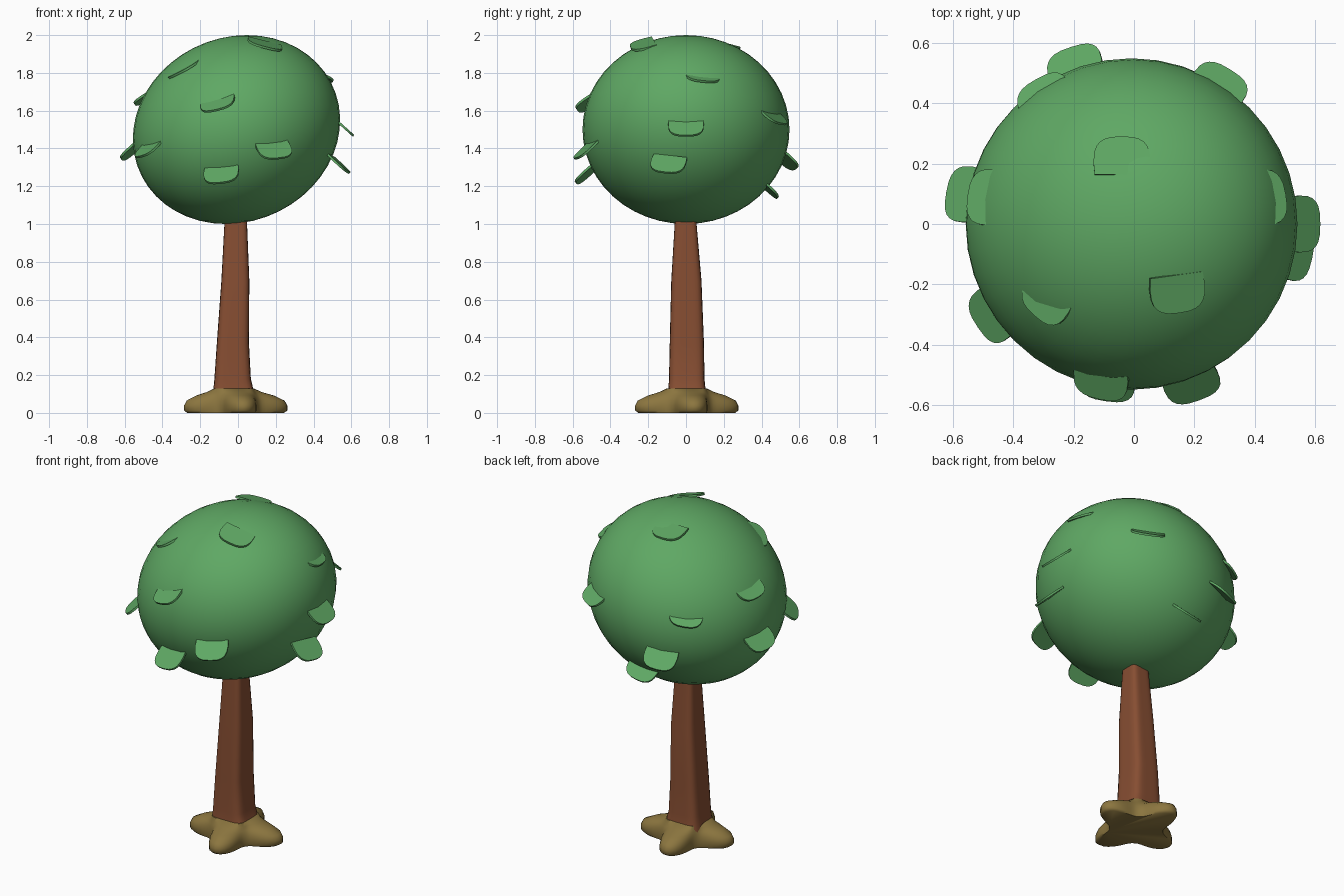
import bpy, bmesh, math
from mathutils import Vector

if "Cube" in bpy.data.objects:
    bpy.data.objects.remove(bpy.data.objects["Cube"])


def material(name, col):
    m = bpy.data.materials.new(name)
    m.diffuse_color = (*col, 1)
    m.use_nodes = True
    m.node_tree.nodes["Principled BSDF"].inputs["Base Color"].default_value = m.diffuse_color
    return m


GREEN = material("leaf_green", (0.114, 0.392, 0.127))
BROWN = material("bark_brown", (0.242, 0.076, 0.032))
OLIVE = material("root_olive", (0.262, 0.181, 0.050))


def finish(name, bm, mat, angle):
    bmesh.ops.recalc_face_normals(bm, faces=bm.faces)
    me = bpy.data.meshes.new(name)
    bm.to_mesh(me)
    bm.free()
    me.materials.append(mat)
    ob = bpy.data.objects.new(name, me)
    bpy.context.collection.objects.link(ob)
    bpy.ops.object.select_all(action='DESELECT')
    ob.select_set(True)
    bpy.context.view_layer.objects.active = ob
    bpy.ops.object.shade_smooth_by_angle(angle=math.radians(angle))
    return ob


def loft(name, rings, mat, angle=40):
    """Skin a list of equal-length point rings and cap both ends."""
    bm = bmesh.new()
    vs = [[bm.verts.new(p) for p in r] for r in rings]
    n = len(rings[0])
    for a, b in zip(vs, vs[1:]):
        for i in range(n):
            j = (i + 1) % n
            bm.faces.new((a[i], a[j], b[j], b[i]))
    bm.faces.new(vs[0][::-1])
    bm.faces.new(vs[-1])
    return finish(name, bm, mat, angle)


def square_radius(t, n=5):
    """Radius of a unit rounded square in direction t."""
    return (abs(math.cos(t)) ** n + abs(math.sin(t)) ** n) ** (-1 / n)


# Trunk: rounded square sections (z, x0, x1, y0, y1), tapering and leaning
sections = [(0.08, -0.14, 0.10, -0.10, 0.11), (0.13, -0.13, 0.08, -0.093, 0.103),
            (0.18, -0.125, 0.068, -0.09, 0.098), (0.37, -0.112, 0.058, -0.086, 0.095),
            (0.70, -0.088, 0.060, -0.078, 0.082), (1.00, -0.072, 0.048, -0.060, 0.056),
            (1.10, -0.068, 0.044, -0.056, 0.052)]
rings = []
for z, x0, x1, y0, y1 in sections:
    ring = []
    for i in range(40):
        t = math.tau * i / 40
        r = square_radius(t)
        ring.append(((x0 + x1) / 2 + (x1 - x0) / 2 * r * math.cos(t),
                     (y0 + y1) / 2 + (y1 - y0) / 2 * r * math.sin(t), z))
    rings.append(ring)
loft("trunk", rings, BROWN)

# Roots: four rounded lobes spreading from the trunk foot
rings = []
for k, z in [(0.90, 0.0), (1.0, 0.012), (1.0, 0.04), (0.92, 0.065),
             (0.6, 0.092), (0.25, 0.11), (0.0, 0.13)]:
    ring = []
    for i in range(72):
        t = math.tau * i / 72
        lobe = (0.5 + 0.5 * math.cos(4 * (t - math.radians(10)))) ** 1.3
        outer = 0.15 + 0.127 * lobe
        inner = 0.104 * square_radius(t)
        r = inner + (outer - inner) * k
        ring.append((-0.012 - 0.01 * (1 - k) + r * math.cos(t), 0.004 + r * math.sin(t), z))
    rings.append(ring)
loft("roots", rings, OLIVE, 60)

# Canopy: slightly leaning ellipsoid
bm = bmesh.new()
bmesh.ops.create_uvsphere(bm, u_segments=40, v_segments=24, radius=1)
for v in bm.verts:
    x, y, z = v.co
    v.co = (-0.008 + 0.546 * x + 0.055 * z, 0.548 * y, 1.5 + 0.5 * z)
finish("canopy", bm, GREEN, 60)


def leaf(i, x, y, z, yaw, roll):
    """Thin tab with a rounded outer edge, sloping out and down."""
    yaw, roll = math.radians(yaw), math.radians(roll)
    pitch = -math.radians(42 - 60 * max(0, z - 1.5))
    up = Vector((0, 0, 1))
    out = Vector((math.cos(yaw), math.sin(yaw), 0))
    side = up.cross(out)
    s = side * math.cos(roll) + up * math.sin(roll)
    u = up * math.cos(roll) - side * math.sin(roll)
    o = out * math.cos(pitch) + u * math.sin(pitch)
    n = u * math.cos(pitch) - out * math.sin(pitch)
    pts = [(-0.09, -0.08), (0.09, -0.08)]
    for k in range(13):
        t = math.pi * k / 12
        c, q = math.cos(t), math.sin(t)
        pts.append((0.094 * math.copysign(abs(c) ** 0.7, c), -0.04 + 0.09 * q ** 0.7))
    mid = Vector((x, y, z))
    loft(f"leaf_{i}", [[mid + s * a + o * b + n * h for a, b in pts]
                       for h in (-0.006, 0.006)], GREEN, 30)


# Leaves: centre x, y, z, facing angle, roll
leaves = [(0.145, -0.245, 1.945, -82, -14), (-0.30, -0.265, 1.81, 229, 20),
          (-0.11, -0.535, 1.63, 258, 13), (-0.485, -0.315, 1.39, 214, 8),
          (-0.09, -0.545, 1.25, 262, 6), (0.20, -0.545, 1.38, -70, 6),
          (0.575, 0.0, 1.50, 0, 0), (0.55, -0.10, 1.305, -12, -6),
          (0.455, 0.09, 1.775, 10, -5), (-0.505, 0.09, 1.66, 172, 6),
          (-0.58, 0.10, 1.375, 170, 6), (0.295, 0.475, 1.56, 58, -5),
          (-0.20, 0.545, 1.325, 108, -8), (-0.01, 0.45, 1.175, 90, -10),
          (-0.04, 0.24, 1.945, 90, 0), (-0.305, 0.44, 1.57, 119, -8)]
for i, args in enumerate(leaves, 1):
    leaf(i, *args)
